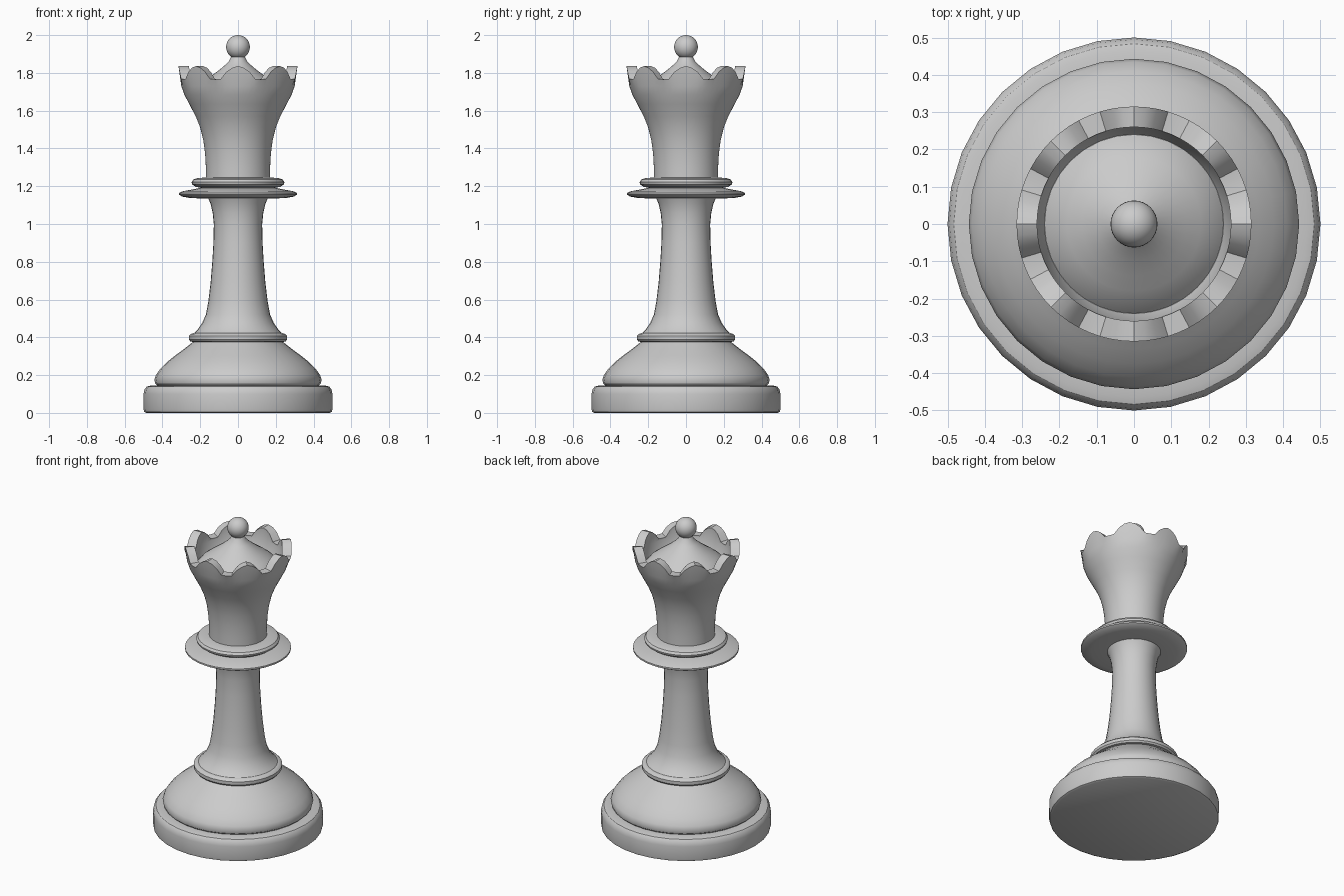
import bpy, bmesh, math
from math import cos, sin, tau

cube = bpy.data.objects.get("Cube")
if cube:
    bpy.data.objects.remove(cube, do_unlink=True)

# Single grey finish
grey = bpy.data.materials.new("light grey")
grey.use_nodes = True
COLOUR = (0.6, 0.6, 0.6, 1)
grey.diffuse_color = COLOUR
grey.node_tree.nodes["Principled BSDF"].inputs["Base Color"].default_value = COLOUR


def finish(obj, angle=32):
    obj.data.materials.append(grey)
    bpy.ops.object.select_all(action="DESELECT")
    obj.select_set(True)
    bpy.context.view_layer.objects.active = obj
    bpy.ops.object.shade_smooth_by_angle(angle=math.radians(angle))


def lathe(name, profile, steps=32, reshape=None):
    """Turn a bottom-to-top (radius, height) profile around z."""
    bm = bmesh.new()
    rings = []
    for level, (r, z) in enumerate(profile):
        ring = []
        for i in range(steps):
            height = reshape(level, i, z) if reshape else z
            a = tau * i / steps
            ring.append(bm.verts.new((r * cos(a), r * sin(a), height)))
        rings.append(ring)
    for low, high in zip(rings, rings[1:]):
        for i in range(steps):
            j = (i + 1) % steps
            bm.faces.new((low[i], low[j], high[j], high[i]))
    bm.faces.new(rings[0][::-1])
    bm.faces.new(rings[-1])
    bmesh.ops.recalc_face_normals(bm, faces=bm.faces)
    mesh = bpy.data.meshes.new(name)
    bm.to_mesh(mesh)
    bm.free()
    obj = bpy.data.objects.new(name, mesh)
    bpy.context.collection.objects.link(obj)
    finish(obj)


# Plinth and domed foot
lathe("plinth", [(0.485, 0), (0.497, 0.006), (0.5, 0.02), (0.5, 0.1),
                 (0.495, 0.125), (0.483, 0.139), (0.465, 0.144), (0.42, 0.145)])
lathe("foot_dome", [(0.425, 0.143), (0.438, 0.155), (0.443, 0.175), (0.435, 0.2),
                    (0.41, 0.235), (0.375, 0.27), (0.335, 0.302), (0.29, 0.335),
                    (0.235, 0.378)])

# Ring above the foot, flowing into the stem
lathe("foot_ring", [(0.235, 0.375), (0.252, 0.378), (0.26, 0.388), (0.26, 0.408),
                    (0.25, 0.418), (0.235, 0.422)])
lathe("stem", [(0.235, 0.42), (0.215, 0.44), (0.19, 0.475), (0.17, 0.52),
               (0.157, 0.59), (0.145, 0.69), (0.136, 0.8), (0.13, 0.9),
               (0.128, 1.0), (0.134, 1.06), (0.146, 1.11), (0.16, 1.14)])

# Two collars
lathe("large_collar", [(0.16, 1.135), (0.25, 1.137), (0.295, 1.145), (0.312, 1.155),
                       (0.312, 1.165), (0.29, 1.174), (0.24, 1.183), (0.19, 1.193)])
lathe("small_collar", [(0.19, 1.19), (0.225, 1.197), (0.243, 1.21), (0.246, 1.222),
                       (0.236, 1.236), (0.215, 1.243), (0.165, 1.247)])

# Flared crown: the two rim rings follow the repeating scallop
SCALLOP = [1.836, 1.827, 1.806, 1.768, 1.766, 1.768, 1.806, 1.827]
CROWN = [(0.17, 1.24), (0.17, 1.3), (0.174, 1.37), (0.183, 1.44), (0.2, 1.51),
         (0.224, 1.57), (0.258, 1.635), (0.284, 1.685), (0.3, 1.73),
         (0.315, 1.83), (0.26, 1.83), (0.26, 1.755), (0.24, 1.7)]
RIM = (9, 10)


def scallop(level, i, z):
    return SCALLOP[i % len(SCALLOP)] if level in RIM else z


lathe("crown", CROWN, 64, scallop)

# Domed cap inside the crown, topped by a ball
lathe("cap", [(0.24, 1.7), (0.215, 1.73), (0.18, 1.757), (0.14, 1.785),
              (0.1, 1.815), (0.068, 1.842), (0.048, 1.862), (0.036, 1.885)])
bpy.ops.mesh.primitive_uv_sphere_add(segments=32, ring_count=16, radius=0.063,
                                     location=(0, 0, 1.937))
ball = bpy.context.object
ball.name = "top_ball"
finish(ball)
